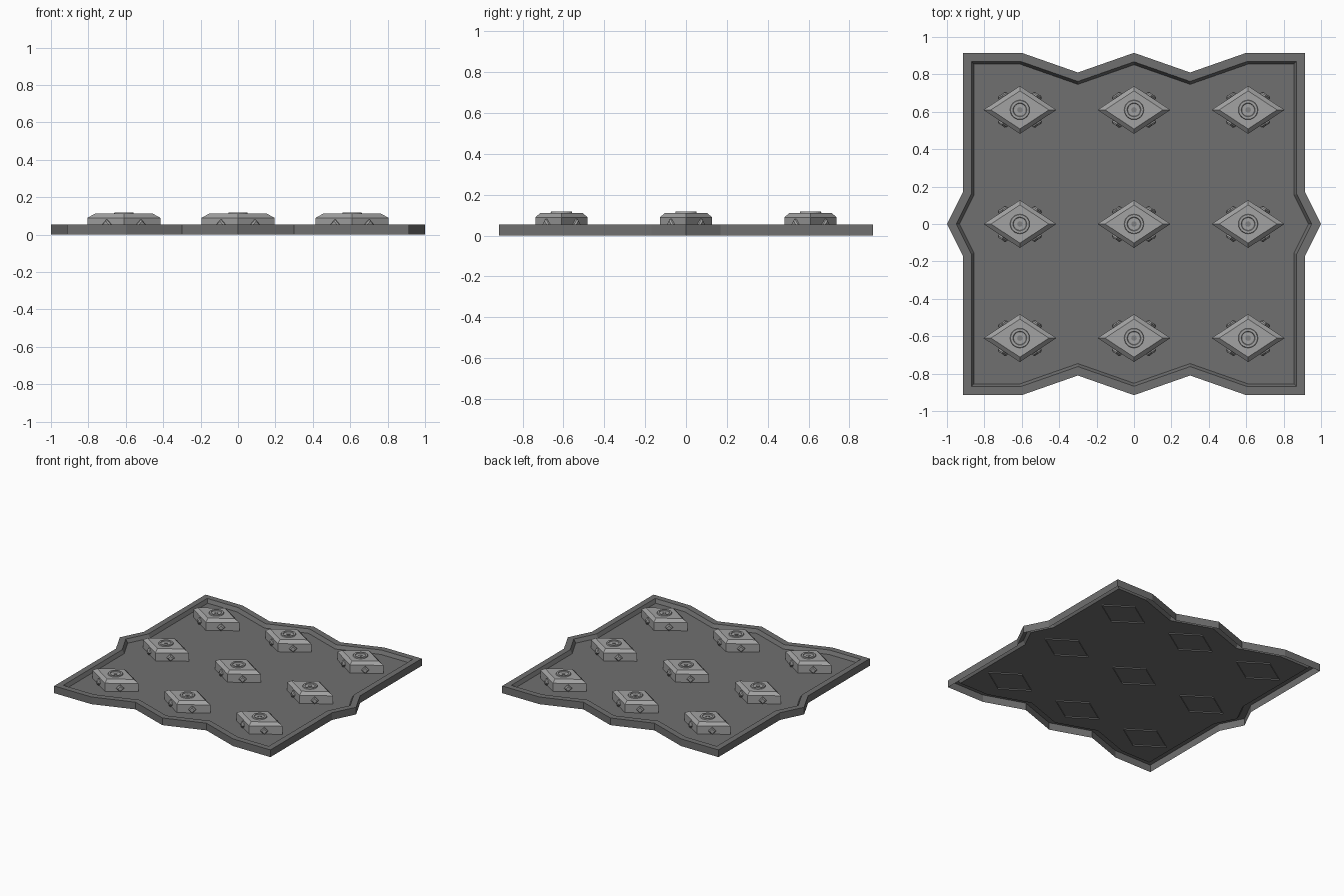
import bpy, bmesh
from math import cos, sin, pi, atan2
from mathutils import Vector, Matrix

cube = bpy.data.objects.get("Cube")
if cube:
    bpy.data.objects.remove(cube)


def material(name, value):
    m = bpy.data.materials.new(name)
    m.use_nodes = True
    m.diffuse_color = (value, value, value, 1)
    m.node_tree.nodes["Principled BSDF"].inputs["Base Color"].default_value = m.diffuse_color
    return m


plate_grey = material("dark grey metal", 0.16)
stud_grey = material("light grey metal", 0.36)
pin_grey = material("medium grey metal", 0.22)


def skin(name, rings, mat, cap=True, origin=(0, 0, 0)):
    """Bridge stacked rings of points into an open-bottomed shell."""
    bm = bmesh.new()
    loops = [[bm.verts.new(p) for p in ring] for ring in rings]
    n = len(rings[0])
    for low, high in zip(loops, loops[1:]):
        for i in range(n):
            j = (i + 1) % n
            bm.faces.new((low[i], low[j], high[j], high[i]))
    if cap:
        bm.faces.new(loops[-1])
    mesh = bpy.data.meshes.new(name)
    bm.to_mesh(mesh)
    bm.free()
    mesh.materials.append(mat)
    ob = bpy.data.objects.new(name, mesh)
    ob.location = origin
    bpy.context.collection.objects.link(ob)
    return ob


def inset(points, d):
    """Mitred inward offset of a counter-clockwise outline."""
    out = []
    for i, p in enumerate(points):
        a = (p - points[i - 1]).normalized()
        b = (points[(i + 1) % len(points)] - p).normalized()
        na, nb = Vector((-a.y, a.x)), Vector((-b.y, b.x))
        out.append(p + (na + nb) * d / (1 + na.dot(nb)))
    return out


def ring(points, z):
    return [(p.x, p.y, z) for p in points]


def circle(r, z, n=24):
    return [(r * cos(2 * pi * i / n), r * sin(2 * pi * i / n), z) for i in range(n)]


# Tray: notched outline with raised hollow rim and sunken floor
E = 0.915
half = [(-E, -E), (-0.6, -E), (-0.3, -0.81), (0, -E), (0.3, -0.81),
        (0.6, -E), (E, -E), (E, -0.17), (1, 0), (E, 0.17)]
outline = [Vector(p) for p in half]
outline += [-p for p in outline]
# Drop the corner points that the half turn repeats
outline = [p for i, p in enumerate(outline) if p not in outline[:i]]
skin("tray", [ring(outline, 0), ring(outline, 0.055),
              ring(inset(outline, 0.045), 0.055),
              ring(inset(outline, 0.06), 0.028)], plate_grey)

# Studs: bevelled diamonds with a dished cap and four side pins
W, D = 0.195, 0.128
diamond = [Vector(p) for p in ((W, 0), (0, D), (-W, 0), (0, -D))]
for x in (-0.61, 0, 0.61):
    for y in (-0.61, 0, 0.61):
        at = (x, y, 0)
        skin("stud", [ring(diamond, 0.02), ring(diamond, 0.09),
                      ring(inset(diamond, 0.022), 0.112)], stud_grey, origin=at)
        skin("stud_cap", [circle(0.054, 0.108), circle(0.05, 0.119),
                          circle(0.037, 0.119), circle(0.034, 0.114)],
             stud_grey, origin=at)
        skin("cap_pin", [circle(0.015, 0.112, 12), circle(0.015, 0.117, 12)],
             pin_grey, origin=at)
        for sx in (-1, 1):
            for sy in (-1, 1):
                # Square pin standing on its corner, pointing out of the side
                turn = Matrix.Rotation(atan2(sy * W, sx * D), 4, 'Z') @ Matrix.Rotation(pi / 2, 4, 'Y')
                place = Matrix.Translation((sx * 0.082, sy * 0.06, 0.055)) @ turn
                rings = [[place @ Vector(p) for p in circle(r, z, 4)]
                         for r, z in ((0.027, -0.03), (0.027, 0.02), (0.018, 0.028))]
                skin("side_pin", rings, stud_grey, origin=at)
